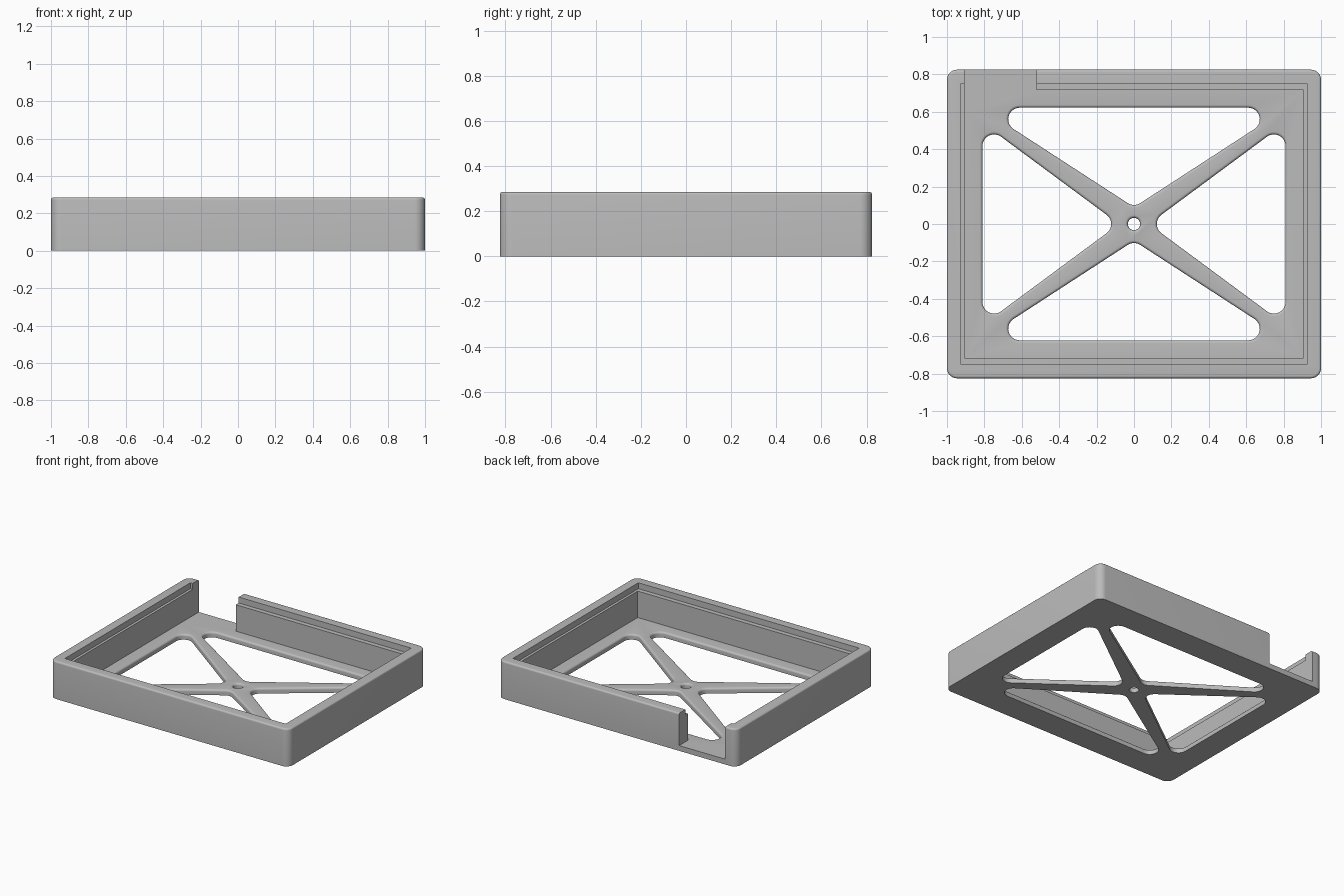
import bpy, bmesh, math
from mathutils import Vector

if "Cube" in bpy.data.objects:
    bpy.data.objects.remove(bpy.data.objects["Cube"])

HEIGHT, FLOOR = 0.285, 0.04

grey = bpy.data.materials.new("plain grey")
grey.use_nodes = True
grey.diffuse_color = (0.5, 0.5, 0.5, 1)
grey.node_tree.nodes["Principled BSDF"].inputs["Base Color"].default_value = grey.diffuse_color


def centres(corners, r):
    """Arc centres for a counter-clockwise convex polygon rounded by r."""
    pts = [Vector(c) for c in corners]
    out = []
    for i, p in enumerate(pts):
        a = (pts[i - 1] - p).normalized()
        b = (pts[(i + 1) % len(pts)] - p).normalized()
        half = a.angle(b) / 2
        out.append(p + (a + b).normalized() * r / math.sin(half))
    return out


def outline(mids, r, steps=10):
    """Rounded outline around the arc centres."""
    if len(mids) == 1:
        return [mids[0] + r * Vector((math.cos(t), math.sin(t)))
                for t in (math.tau * k / 32 for k in range(32))]
    pts = []
    for i, m in enumerate(mids):
        d0, d1 = m - mids[i - 1], mids[(i + 1) % len(mids)] - m
        start = math.atan2(d0.y, d0.x) - math.pi / 2
        turn = (math.atan2(d1.y, d1.x) - math.pi / 2 - start) % math.tau
        for k in range(steps + 1):
            t = start + turn * k / steps
            pts.append(m + r * Vector((math.cos(t), math.sin(t))))
    return pts


def loft(name, mids, levels):
    """Solid through rounded outlines, one for each (z, radius) level."""
    bm = bmesh.new()
    rings = [[bm.verts.new((p.x, p.y, z)) for p in outline(mids, r)] for z, r in levels]
    bm.faces.new(rings[0][::-1])
    bm.faces.new(rings[-1])
    for lo, hi in zip(rings, rings[1:]):
        for i in range(len(lo)):
            bm.faces.new((lo[i - 1], lo[i], hi[i], hi[i - 1]))
    bmesh.ops.recalc_face_normals(bm, faces=bm.faces)
    mesh = bpy.data.meshes.new(name)
    bm.to_mesh(mesh)
    bm.free()
    mesh.materials.append(grey)
    obj = bpy.data.objects.new(name, mesh)
    bpy.context.collection.objects.link(obj)
    return obj


def box(name, lo, hi):
    bpy.ops.mesh.primitive_cube_add(size=1, location=(Vector(lo) + Vector(hi)) / 2)
    obj = bpy.context.object
    obj.name = name
    obj.scale = Vector(hi) - Vector(lo)
    obj.data.materials.append(grey)
    return obj


def rounded_top(z, r, size, sign):
    """Levels of a quarter-round ending at height z."""
    return [(z - size + size * math.sin(t), r + sign * size * (1 - math.cos(t)))
            for t in (math.pi / 2 * k / 5 for k in range(6))]


# Outer block with rounded corners and a softened top rim
R = 0.055
block = centres([(-1, -0.825), (1, -0.825), (1, 0.825), (-1, 0.825)], R)
tray = loft("tray", block, [(0, R)] + rounded_top(HEIGHT, R, 0.013, -1))

# Cavity, lid ledge and the opening in the back wall
cutters = [
    box("cavity_cutter", (-0.906, -0.716, FLOOR), (0.906, 0.716, 1)),
    box("ledge_cutter", (-0.925, -0.751, HEIGHT - 0.045), (0.925, 0.751, 1)),
    box("back_opening_cutter", (-0.906, 0.6, FLOOR), (-0.52, 1, 1)),
]


# Floor openings that leave the crossed braces, with rounded upper edges
def floor_cutter(name, mids, r):
    levels = [(-0.1, r)] + rounded_top(FLOOR, r, 0.015, 1)
    cutters.append(loft(name, mids, levels + [(FLOOR + 0.05, levels[-1][1])]))


HR = 0.062
back = [(0, 0.09), (0.82, 0.622), (-0.82, 0.622)]
side = [(0.08, 0), (0.81, -0.54), (0.81, 0.54)]
for s, ends in ((1, ("back", "left")), (-1, ("front", "right"))):
    for end, tri in zip(ends, (back, side)):
        turned = [(s * x, s * y) for x, y in tri]
        floor_cutter(end + "_opening_cutter", centres(turned, HR), HR)
floor_cutter("centre_hole_cutter", [Vector((0, 0))], 0.033)

for c in cutters:
    mod = tray.modifiers.new(c.name, "BOOLEAN")
    mod.operation, mod.solver, mod.object = "DIFFERENCE", "EXACT", c

# Apply the cuts and remove the cutters
bpy.context.view_layer.update()
graph = bpy.context.evaluated_depsgraph_get()
result = bpy.data.meshes.new_from_object(tray.evaluated_get(graph))
tray.modifiers.clear()
tray.data = result
for c in cutters:
    bpy.data.objects.remove(c)

bpy.ops.object.select_all(action="DESELECT")
tray.select_set(True)
bpy.context.view_layer.objects.active = tray
bpy.ops.object.shade_smooth_by_angle(angle=math.radians(30))
